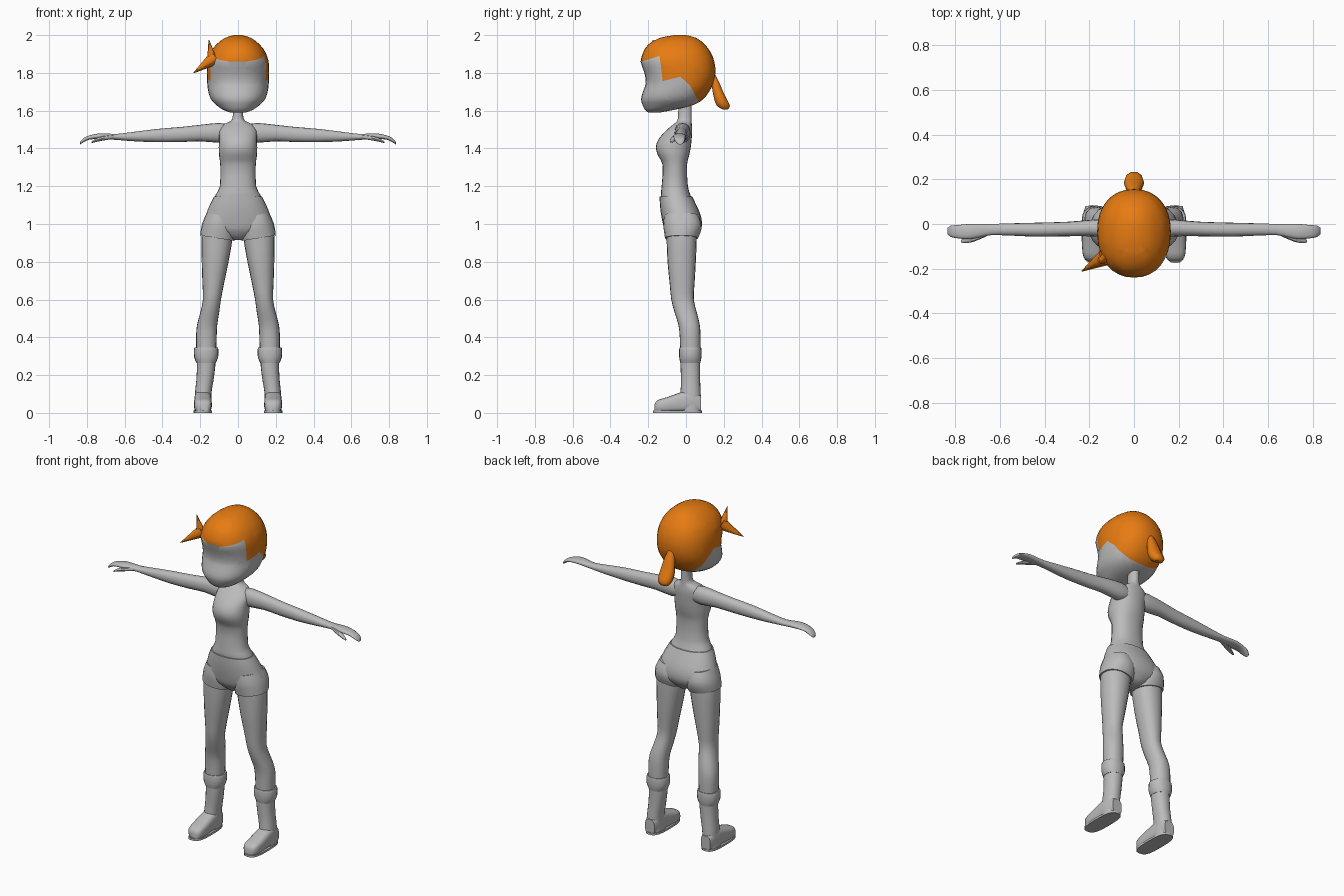
import bpy, bmesh, math
from mathutils import Vector

cube = bpy.data.objects.get("Cube")
if cube:
    bpy.data.objects.remove(cube, do_unlink=True)


def material(name, rgb):
    m = bpy.data.materials.new(name)
    m.use_nodes = True
    m.diffuse_color = (*rgb, 1)
    m.node_tree.nodes["Principled BSDF"].inputs["Base Color"].default_value = (*rgb, 1)
    return m


GREY = material("plain grey", (0.5, 0.5, 0.5))
ORANGE = material("orange hair", (0.8, 0.2, 0.006))


def finish(name, bm, mats, mirror=False, angle=50):
    bmesh.ops.recalc_face_normals(bm, faces=bm.faces)
    mesh = bpy.data.meshes.new(name)
    bm.to_mesh(mesh)
    bm.free()
    ob = bpy.data.objects.new(name, mesh)
    bpy.context.collection.objects.link(ob)
    for m in mats:
        mesh.materials.append(m)
    bpy.ops.object.select_all(action='DESELECT')
    ob.select_set(True)
    bpy.context.view_layer.objects.active = ob
    bpy.ops.object.shade_smooth_by_angle(angle=math.radians(angle))
    if mirror:
        ob.modifiers.new("Mirror", 'MIRROR')
    return ob


def spline(rows, steps):
    """Catmull-Rom rows in between the given ones."""
    out = []
    for i in range(len(rows) - 1):
        p0, p1, p2, p3 = (rows[max(0, min(len(rows) - 1, i + k))] for k in (-1, 0, 1, 2))
        for s in range(steps):
            t = s / steps
            out.append([0.5 * (2 * b + (c - a) * t + (2 * a - 5 * b + 4 * c - d) * t * t
                               + (3 * b - a - 3 * c + d) * t ** 3)
                        for a, b, c, d in zip(p0, p1, p2, p3)])
    return out + [list(rows[-1])]


def loft(rows, axis='z', n=20, power=2.2, steps=2):
    """Rows are (position, u min, u max, v min, v max) along an axis."""
    bm = bmesh.new()
    rings = []
    for t, u0, u1, v0, v1 in spline(rows, steps):
        ring = []
        for k in range(n):
            a = 2 * math.pi * k / n
            c, s = math.cos(a), math.sin(a)
            u = (u0 + u1) / 2 + (u1 - u0) / 2 * math.copysign(abs(c) ** (2 / power), c)
            v = (v0 + v1) / 2 + (v1 - v0) / 2 * math.copysign(abs(s) ** (2 / power), s)
            ring.append(bm.verts.new({'z': (u, v, t), 'x': (t, u, v), 'y': (u, t, v)}[axis]))
        rings.append(ring)
    for a, b in zip(rings, rings[1:]):
        for k in range(n):
            j = (k + 1) % n
            bm.faces.new((a[k], a[j], b[j], b[k]))
    bm.faces.new(rings[0])
    bm.faces.new(rings[-1])
    return bm


def centred(rows):
    """Rows (z, half width, front, back) made symmetric in x."""
    return [(z, -w, w, f, b) for z, w, f, b in rows]


# Head, with the hair cut into its surface along a hairline
head = loft(centred([
    (1.59, .04, -.2, -.14), (1.605, .08, -.217, -.06), (1.63, .115, -.23, .04),
    (1.66, .143, -.238, .09), (1.7, .157, -.228, .122), (1.745, .163, -.213, .145),
    (1.8, .165, -.22, .156), (1.86, .162, -.24, .15), (1.91, .145, -.226, .13),
    (1.95, .115, -.2, .1), (1.985, .07, -.14, .055), (2.0, .02, -.06, 0)]), n=32)
hairline = [(-.3, 1.85), (-.235, 1.86), (-.14, 1.89), (-.123, 1.757),
            (-.03, 1.78), (.02, 1.735), (.078, 1.63), (.2, 1.55)]
for (ya, za), (yb, zb) in zip(hairline, hairline[1:]):
    bmesh.ops.bisect_plane(head, geom=head.verts[:] + head.edges[:] + head.faces[:],
                           plane_co=(0, ya, za), plane_no=(0, za - zb, yb - ya), dist=1e-5)
for f in head.faces:
    c = f.calc_center_median()
    for (ya, za), (yb, zb) in zip(hairline, hairline[1:]):
        if ya <= c.y < yb:
            f.material_index = int(c.z > za + (zb - za) * (c.y - ya) / (yb - ya))
finish("head", head, [GREY, ORANGE])

# Ponytail
finish("ponytail", loft(centred([
    (1.8, .015, .125, .15), (1.75, .03, .132, .177), (1.7, .04, .14, .198),
    (1.66, .045, .148, .218), (1.625, .04, .162, .234), (1.606, .025, .195, .222)]), n=10), [ORANGE])


# Pointed tufts on the right side of the hair
def tuft(name, root, tip, radius):
    root, tip = Vector(root), Vector(tip)
    d = tip - root
    bm = bmesh.new()
    bmesh.ops.create_cone(bm, cap_ends=True, segments=8, radius1=radius, radius2=.002, depth=d.length)
    turn = d.to_track_quat('Z', 'Y')
    for v in bm.verts:
        v.co = turn @ v.co + (root + tip) / 2
    finish(name, bm, [ORANGE])


tuft("upper_tuft", (-.137, -.155, 1.86), (-.154, -.175, 1.975), .028)
tuft("lower_tuft", (-.13, -.15, 1.875), (-.235, -.212, 1.8), .038)

# Torso and neck
finish("torso", loft(centred([
    (1.1, .135, -.125, .04), (1.15, .121, -.133, .025), (1.2, .096, -.129, .01),
    (1.31, .094, -.123, .005), (1.36, .1, -.147, .016), (1.405, .102, -.16, .025),
    (1.45, .1, -.145, .03), (1.495, .1, -.105, .033), (1.525, .08, -.07, .031),
    (1.542, .045, -.05, .03), (1.565, .028, -.042, .03), (1.66, .027, -.04, .03)]), n=24), [GREY])

# Shorts: hips and slanted leg hems
finish("hips", loft(centred([
    (1.145, .127, -.14, .033), (1.1, .15, -.138, .055), (1.05, .17, -.132, .077),
    (1.0, .186, -.122, .085), (.96, .15, -.11, .075), (.915, .03, -.07, .04)]), n=24), [GREY])
hem = loft([(1.05, .03, .165, -.115, .065), (1.0, .015, .186, -.12, .083),
            (.96, .012, .196, -.116, .078), (.925, .02, .2, -.111, .063)])
for v in hem.verts:
    v.co.z += (v.co.x - .11) * .16
finish("shorts_legs", hem, [GREY], True)

# Legs
finish("legs", loft([
    (1.0, .03, .18, -.105, .055), (.93, .028, .193, -.103, .057), (.8, .05, .192, -.098, .052),
    (.68, .075, .188, -.086, .045), (.6, .09, .186, -.078, .041), (.53, .1, .2, -.06, .058),
    (.465, .11, .217, -.04, .073), (.4, .113, .222, -.033, .077), (.3, .117, .22, -.03, .076)]),
    [GREY], True)

# Boots: cuff, shaft, foot and sole
finish("boot_cuffs", loft([
    (.345, .107, .23, -.034, .08), (.335, .104, .233, -.036, .082), (.295, .105, .232, -.036, .082),
    (.265, .118, .22, -.03, .076)]), [GREY], True)
finish("boot_shafts", loft([
    (.3, .12, .219, -.03, .076), (.25, .12, .217, -.029, .075), (.17, .13, .221, -.027, .075),
    (.1, .141, .228, -.03, .078), (.01, .142, .23, -.04, .08)]), [GREY], True)
finish("boot_feet", loft([
    (-.167, .16, .205, .004, .045), (-.15, .143, .226, .002, .068), (-.1, .138, .233, .002, .083),
    (-.03, .14, .232, .002, .108), (.03, .142, .23, .002, .12), (.08, .155, .218, .002, .09)],
    axis='y', power=3), [GREY], True)
finish("boot_soles", loft([(0, .137, .235, -.176, .085), (.012, .137, .235, -.176, .085)],
                          power=3, steps=1), [GREY], True)

# Arms with mitten hands, and thumbs
finish("arms", loft([
    (.05, -.05, .02, 1.44, 1.525), (.1, -.06, .024, 1.43, 1.535), (.2, -.055, .018, 1.438, 1.525),
    (.3, -.055, .01, 1.434, 1.514), (.43, -.057, .006, 1.433, 1.503), (.55, -.052, .003, 1.438, 1.488),
    (.64, -.05, 0, 1.445, 1.477), (.69, -.06, 0, 1.448, 1.479), (.74, -.068, 0, 1.45, 1.479),
    (.79, -.064, -.005, 1.446, 1.468), (.82, -.058, -.007, 1.431, 1.453), (.836, -.045, -.018, 1.421, 1.434)],
    axis='x', n=16), [GREY], True)
finish("thumbs", loft([
    (.66, -.055, -.025, 1.45, 1.473), (.72, -.08, -.045, 1.441, 1.465),
    (.755, -.085, -.062, 1.433, 1.45), (.775, -.083, -.072, 1.428, 1.437)],
    axis='x', n=8), [GREY], True)
